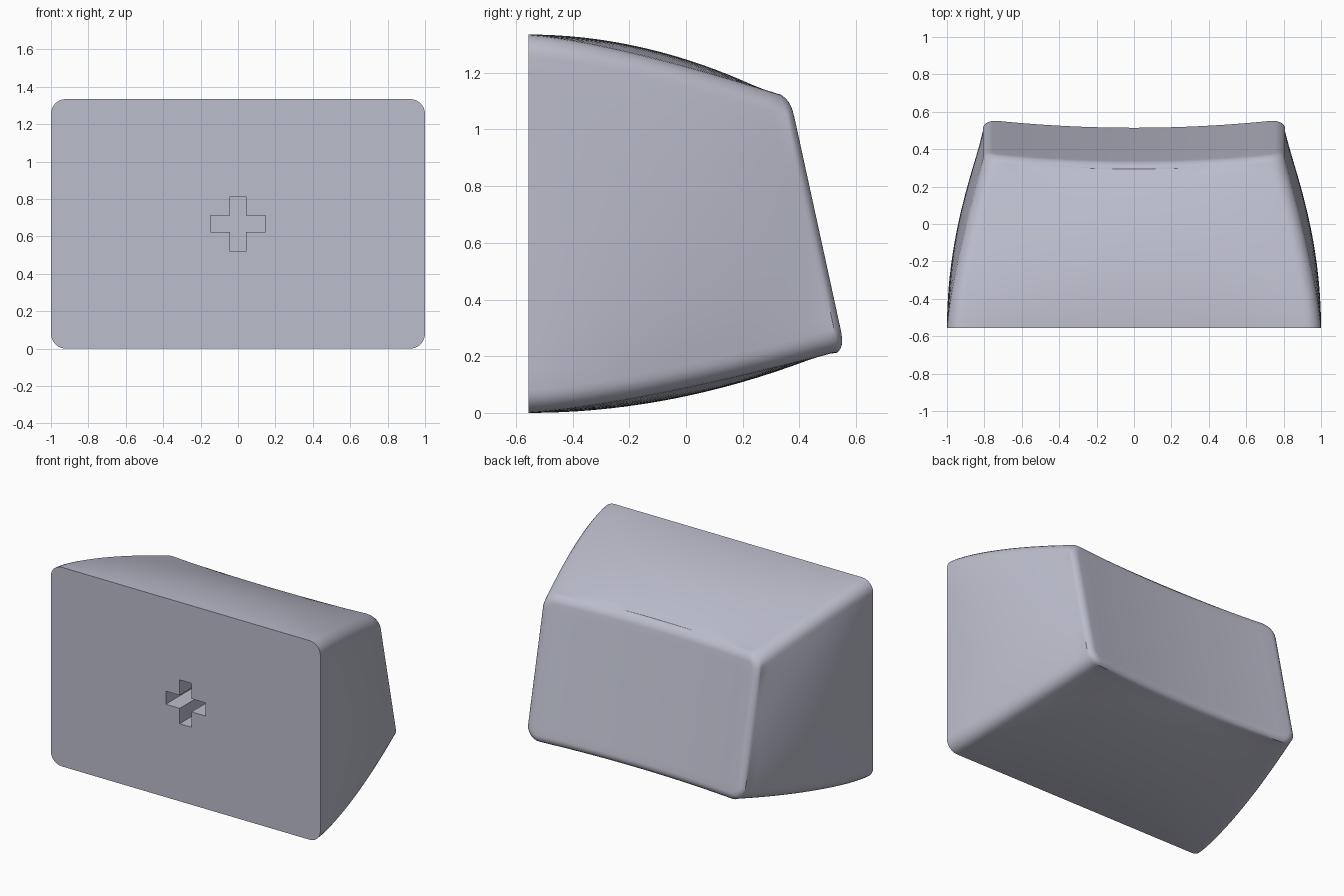
import bpy, bmesh
from math import sin, cos, pi, radians

cube = bpy.data.objects.get("Cube")
if cube:
    bpy.data.objects.remove(cube, do_unlink=True)

BASE_Y = -0.555          # flat base plane
CORNER, FILLET = 0.08, 0.06


def lerp(a, b, f):
    return a + (b - a) * f


def dish(x, z):
    """Tilted, scooped end face."""
    return 0.377 - 0.218 * (z - 1.07) - 0.04 * (1 - (x / 0.76) ** 2)


def section_template():
    """Rounded rectangle as inner-rectangle fractions plus outward normals."""
    corners = [(1, 1), (-1, 1), (-1, -1), (1, -1)]
    out = []
    for i, (cx, cz) in enumerate(corners):
        for k in range(7):
            a = i * pi / 2 + k * pi / 12
            out.append((cx, cz, cos(a), sin(a)))
        nx, nz = corners[(i + 1) % 4]
        a = (i + 1) * pi / 2
        steps = 24 if cx != nx else 16
        for k in range(1, steps):
            f = k / steps
            out.append((lerp(cx, nx, f), lerp(cz, nz, f), cos(a), sin(a)))
    return out


TEMPLATE = section_template()


def section(t, inset=0.0):
    """Cross-section at t; walls bulge most along their middles."""
    pts = []
    for cx, cz, nx, nz in TEMPLATE:
        half_w = 1 - 0.205 * t ** (2 - 0.65 * cz * cz)
        taper = t ** (2 - 0.65 * cx * cx)
        high, low = 1.335 - 0.222 * taper, 0.222 * taper
        mid, half_h = (high + low) / 2, (high - low) / 2
        pts.append((cx * (half_w - CORNER) + (CORNER - inset) * nx,
                    mid + cz * (half_h - CORNER) + (CORNER - inset) * nz))
    return pts


bm = bmesh.new()
rings = []


def add_ring(coords):
    rings.append([bm.verts.new(c) for c in coords])


# Bulging walls
end = section(1)
WALL_STEPS = 18
for i in range(WALL_STEPS + 1):
    t = 0.9625 * i / WALL_STEPS
    add_ring([(x, lerp(BASE_Y, dish(ex, ez), t), z)
              for (x, z), (ex, ez) in zip(section(t), end)])

# Rounded rim
for i in range(1, 8):
    a = lerp(radians(22), pi / 2, i / 7)
    inset, drop = 0.04 - FILLET * cos(a), FILLET * (1 - sin(a))
    add_ring([(x, dish(x, z) - drop, z) for x, z in section(1, inset)])

# Scooped end face, as rings shrinking to a centre point
rim = section(1, 0.04)
centre_z = 0.667
for i in range(1, 10):
    k = 1 - i / 10
    add_ring([(x * k, dish(x * k, lerp(centre_z, z, k)), lerp(centre_z, z, k))
              for x, z in rim])

n = len(TEMPLATE)
for a, b in zip(rings, rings[1:]):
    for i in range(n):
        j = (i + 1) % n
        bm.faces.new((a[i], a[j], b[j], b[i]))
tip = bm.verts.new((0, dish(0, centre_z), centre_z))
for i in range(n):
    bm.faces.new((rings[-1][i], rings[-1][(i + 1) % n], tip))

# Cross-shaped socket in the flat base
L, W, DEPTH = 0.147, 0.044, 0.3
quarter = [(L, -W), (L, W), (W, W)]
cross = []
for _ in range(4):
    cross += quarter
    quarter = [(-z, x) for x, z in quarter]
mouth = [bm.verts.new((x, BASE_Y, centre_z + z)) for x, z in cross]
floor = [bm.verts.new((x, BASE_Y + DEPTH, centre_z + z)) for x, z in cross]
m = len(cross)
for i in range(m):
    j = (i + 1) % m
    bm.faces.new((mouth[i], mouth[j], floor[j], floor[i]))
bm.faces.new(floor)

# Base face around the socket
border = [bm.edges.get((loop[i], loop[(i + 1) % len(loop)]))
          for loop in (rings[0], mouth) for i in range(len(loop))]
bmesh.ops.triangle_fill(bm, edges=border, use_beauty=True, normal=(0, -1, 0))
bmesh.ops.recalc_face_normals(bm, faces=bm.faces)

mesh = bpy.data.meshes.new("key_cap")
bm.to_mesh(mesh)
bm.free()
cap = bpy.data.objects.new("key_cap", mesh)
bpy.context.collection.objects.link(cap)

# Plain grey plastic
mat = bpy.data.materials.new("lavender_grey")
mat.use_nodes = True
colour = (0.50, 0.51, 0.60, 1)
mat.diffuse_color = colour
mat.node_tree.nodes["Principled BSDF"].inputs["Base Color"].default_value = colour
mesh.materials.append(mat)

bpy.ops.object.select_all(action='DESELECT')
cap.select_set(True)
bpy.context.view_layer.objects.active = cap
bpy.ops.object.shade_smooth_by_angle(angle=radians(35))
